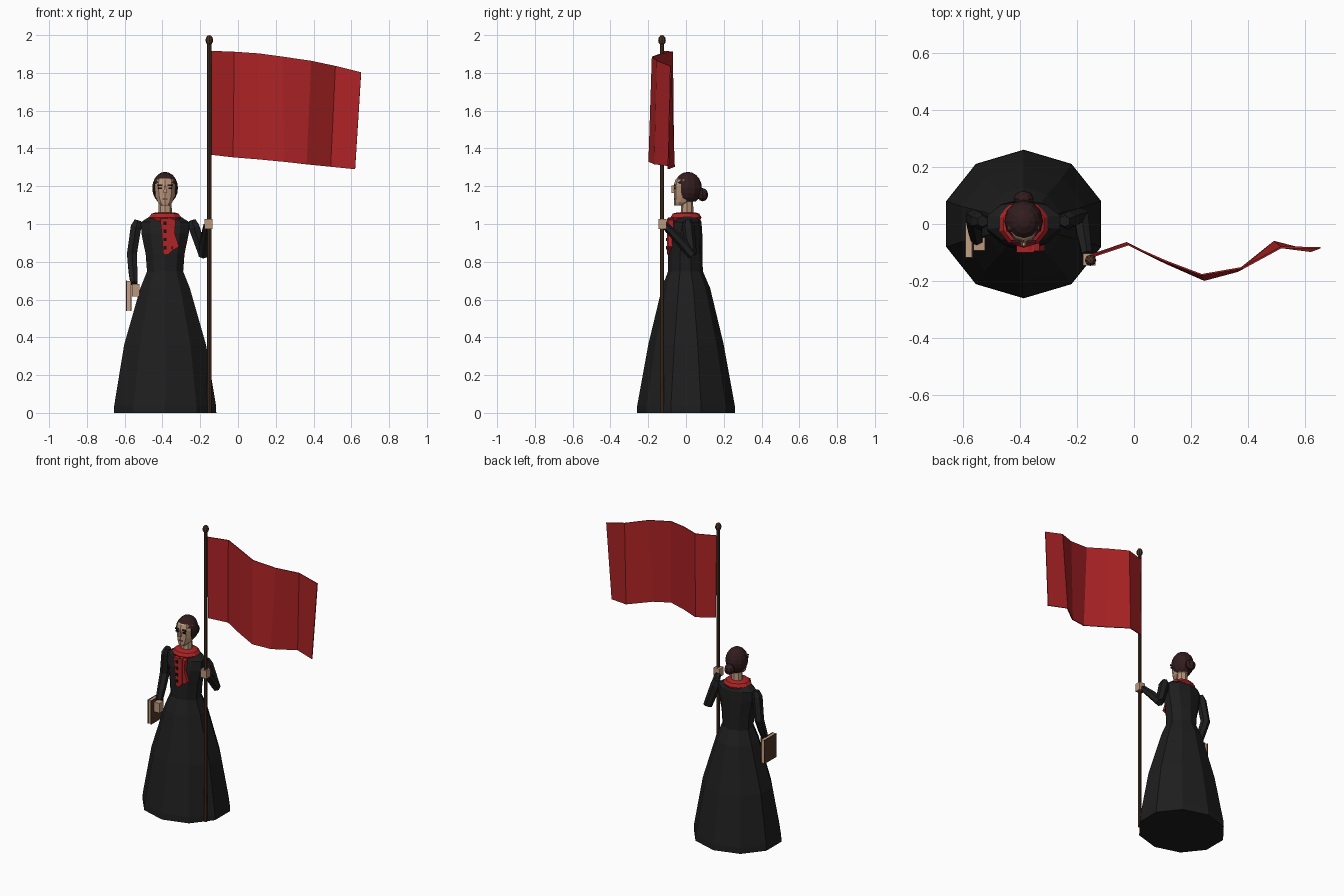
import bpy, bmesh, math
from mathutils import Vector

cube = bpy.data.objects.get("Cube")
if cube:
    bpy.data.objects.remove(cube)


def material(name, rgb):
    m = bpy.data.materials.new(name)
    m.use_nodes = True
    m.diffuse_color = (*rgb, 1)
    m.node_tree.nodes["Principled BSDF"].inputs["Base Color"].default_value = (*rgb, 1)
    return m


BLACK = material("black cloth", (.013, .013, .013))
RED = material("red cloth", (.42, .017, .019))
SKIN = material("skin", (.5, .31, .2))
HAIR = material("dark hair", (.032, .012, .013))
WOOD = material("dark wood", (.065, .032, .017))
COVER = material("book cover", (.08, .038, .02))
PAGES = material("book pages", (.55, .36, .24))
DARK = material("dark detail", (.006, .006, .006))
CX = -.386  # centre line of the figure


def finish(name, bm, mat):
    bmesh.ops.recalc_face_normals(bm, faces=bm.faces)
    me = bpy.data.meshes.new(name)
    bm.to_mesh(me)
    bm.free()
    me.materials.append(mat)
    ob = bpy.data.objects.new(name, me)
    bpy.context.collection.objects.link(ob)
    return ob


def skin_rings(bm, rings):
    """Join rings of points with quads and close both ends."""
    loops = [[bm.verts.new(p) for p in ring] for ring in rings]
    n = len(loops[0])
    for a, b in zip(loops, loops[1:]):
        for i in range(n):
            j = (i + 1) % n
            bm.faces.new((a[i], a[j], b[j], b[i]))
    bm.faces.new(loops[0])
    bm.faces.new(loops[-1])


def loft(name, rows, mat, n=10, x=CX):
    """Stack level ellipses given as z, rx, ry, y."""
    bm = bmesh.new()
    angles = [math.pi / 2 + math.tau * i / n for i in range(n)]
    skin_rings(bm, [[(x + rx * math.cos(a), y + ry * math.sin(a), z) for a in angles]
                    for z, rx, ry, y in rows])
    return finish(name, bm, mat)


def limb(name, path, radii, mat, n=6):
    """Tapered tube through the points of a path."""
    pts = [Vector(p) for p in path]
    bm, rings = bmesh.new(), []
    for i, (p, r) in enumerate(zip(pts, radii)):
        d = (pts[min(i + 1, len(pts) - 1)] - pts[max(i - 1, 0)]).normalized()
        u = d.cross(Vector((1, 0, 0))).normalized()
        v = d.cross(u)
        rings.append([p + r * (u * math.cos(math.tau * k / n) + v * math.sin(math.tau * k / n))
                      for k in range(n)])
    skin_rings(bm, rings)
    return finish(name, bm, mat)


def box(name, centre, size, mat):
    bm = bmesh.new()
    bmesh.ops.create_cube(bm, size=1)
    for v in bm.verts:
        v.co = Vector(c + s * k for c, s, k in zip(centre, size, v.co))
    return finish(name, bm, mat)


def plate(name, outline, y0, y1, mat):
    """Upright plate with an x, z outline."""
    bm = bmesh.new()
    skin_rings(bm, [[(x, y, z) for x, z in outline] for y in (y0, y1)])
    return finish(name, bm, mat)


def ball(name, centre, radii, mat, u=10, v=8):
    bm = bmesh.new()
    bmesh.ops.create_uvsphere(bm, u_segments=u, v_segments=v, radius=1)
    for w in bm.verts:
        w.co = Vector(c + r * k for c, r, k in zip(centre, radii, w.co))
    return finish(name, bm, mat)


# Dress
loft("skirt", [(0, .285, .26, 0), (.04, .283, .258, 0), (.36, .228, .2, 0),
               (.66, .138, .128, 0), (.75, .1, .092, -.003)], BLACK)
loft("bodice", [(.74, .1, .092, -.003), (.84, .108, .091, -.003), (.95, .132, .086, 0),
                (1.01, .134, .076, .006), (1.04, .085, .06, .006)], BLACK)

# Sleeves
limb("right_sleeve", [(-.53, .01, 1.02), (-.54, .01, .985), (-.562, .022, .84),
                      (-.556, -.02, .75), (-.55, -.055, .685)],
     [.02, .032, .03, .027, .022], BLACK)
limb("left_upper_sleeve", [(-.243, .01, 1.02), (-.233, .012, .985), (-.185, .03, .84)],
     [.02, .033, .027], BLACK)
limb("left_forearm_sleeve", [(-.185, .035, .835), (-.178, -.03, .91), (-.165, -.108, .99)],
     [.027, .027, .02], BLACK)

# Hands
box("right_hand", (-.542, -.07, .65), (.04, .045, .065), SKIN)
box("left_hand", (-.156, -.125, 1.0), (.044, .042, .054), SKIN)

# Book held at the side
box("book_pages", (-.578, -.055, .62), (.02, .125, .155), PAGES)
for side in (-1, 1):
    box("book_cover", (-.578 + side * .012, -.055, .62), (.004, .13, .16), COVER)

# Neck and head
loft("neck", [(1.02, .038, .036, .006), (1.14, .033, .03, .006)], SKIN, 8)
loft("head", [(1.097, .022, .026, -.036), (1.115, .04, .046, -.018), (1.15, .055, .062, -.002),
              (1.2, .06, .066, 0), (1.235, .056, .06, .004), (1.26, .032, .036, .01)], SKIN)
plate("nose", [(CX - .009, 1.165), (CX + .009, 1.165), (CX + .004, 1.205), (CX - .004, 1.205)],
      -.077, -.055, SKIN)
for side in (-1, 1):
    box("brow", (CX + side * .027, -.06, 1.206), (.028, .009, .007), HAIR)
    box("eye", (CX + side * .027, -.06, 1.19), (.019, .009, .009), DARK)
box("mouth", (CX, -.059, 1.133), (.026, .009, .006), HAIR)

# Hair: a shell open around the face, with a centre parting
bm = bmesh.new()
bmesh.ops.create_uvsphere(bm, u_segments=12, v_segments=10, radius=1)
for v in bm.verts:
    v.co = (CX + .068 * v.co.x, .01 + .074 * v.co.y, 1.19 + .086 * v.co.z)
opened = []
for f in bm.faces:
    c = f.calc_center_median()
    hairline = 1.215 + .035 * max(0, 1 - abs(c.x - CX) / .04)
    if c.z < 1.125 or (c.y < -.022 and c.z < hairline):
        opened.append(f)
bmesh.ops.delete(bm, geom=opened, context="FACES")
hair = finish("hair", bm, HAIR)
shell = hair.modifiers.new("thickness", "SOLIDIFY")
shell.thickness = .01
ball("hair_bun", (CX, .088, 1.155), (.035, .029, .035), HAIR, 8, 6)

# Scarf: collar ring and hanging tails
loft("scarf_collar", [(1.015, .08, .072, .002), (1.035, .09, .082, 0), (1.055, .075, .07, 0),
                      (1.062, .05, .046, .003)], RED)
plate("scarf_long_tail", [(-.412, 1.03), (-.35, 1.03), (-.348, .86), (-.37, .838), (-.397, .842),
                          (-.402, .93)], -.1, -.07, RED)
plate("scarf_short_tail", [(-.37, 1.035), (-.33, 1.02), (-.335, .95), (-.312, .88), (-.345, .86)],
      -.095, -.065, RED)
for k in range(4):
    box("button", (CX, -.101, .875 + .043 * k), (.016, .008, .018), DARK)

# Flagpole
PX, PY = -.152, -.127
loft("pole", [(z, .011, .011, PY) for z in (0, 1.96)], WOOD, 8, PX)
ball("finial", (PX, PY, 1.973), (.02, .02, .027), WOOD, 8, 6)

# Flag: wavy columns as top x, y, z then bottom x, y, z
columns = [((-.148, -.115, 1.917), (-.148, -.108, 1.367)),
           ((-.02, -.072, 1.912), (-.026, -.066, 1.353)),
           ((.11, -.13, 1.903), (.11, -.136, 1.342)),
           ((.237, -.178, 1.886), (.246, -.196, 1.329)),
           ((.386, -.152, 1.864), (.362, -.165, 1.316)),
           ((.515, -.082, 1.837), (.49, -.062, 1.303)),
           ((.652, -.083, 1.803), (.62, -.095, 1.29))]
bm = bmesh.new()
verts = [[bm.verts.new(p) for p in col] for col in columns]
for a, b in zip(verts, verts[1:]):
    bm.faces.new((a[0], a[1], b[1], b[0]))
flag = finish("flag", bm, RED)
cloth = flag.modifiers.new("thickness", "SOLIDIFY")
cloth.thickness = .006
cloth.offset = 0
